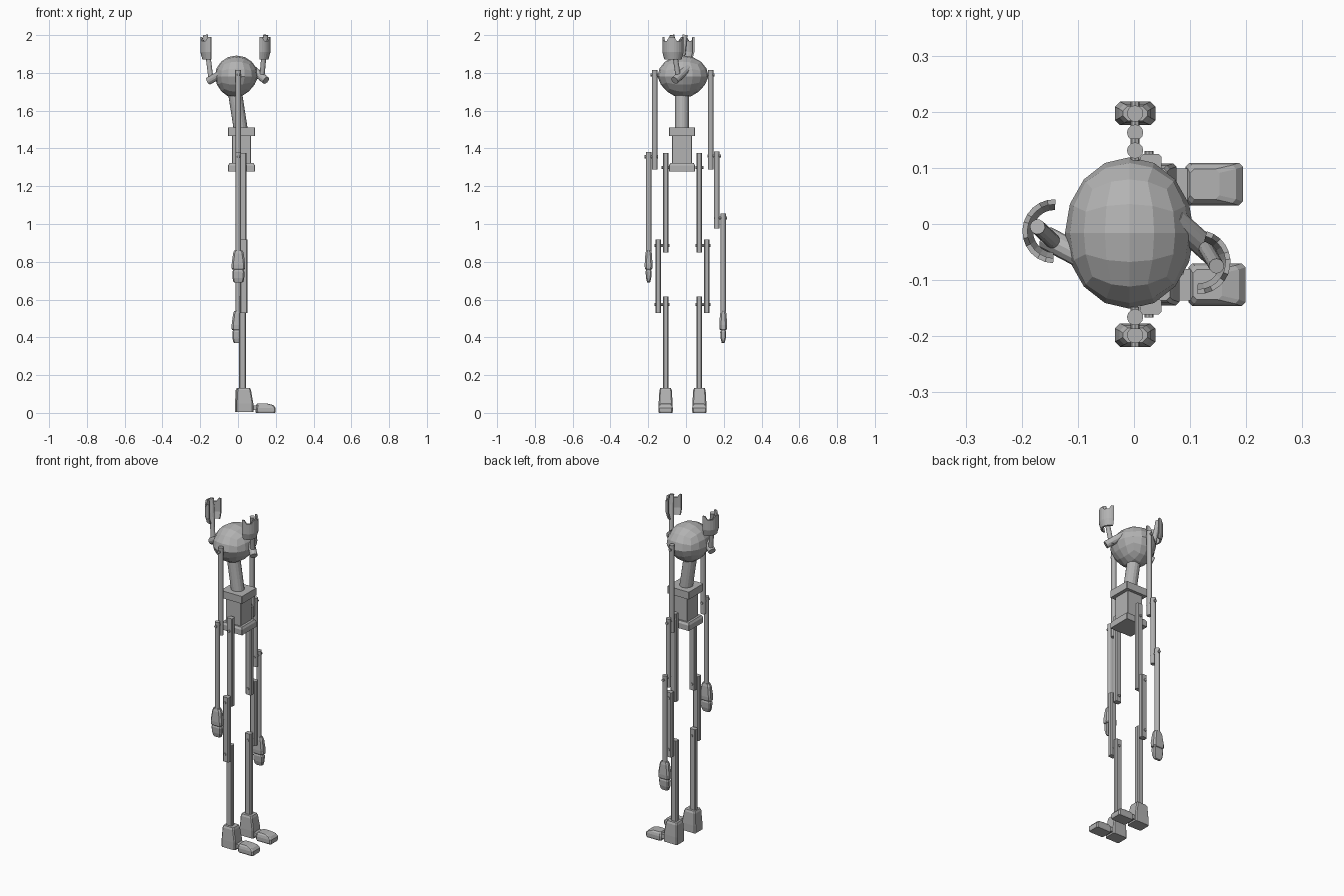
import bpy, bmesh, math
from mathutils import Vector

cube = bpy.data.objects.get("Cube")
if cube:
    bpy.data.objects.remove(cube, do_unlink=True)

grey = bpy.data.materials.new("plain grey")
grey.use_nodes = True
colour = (0.45, 0.45, 0.45, 1)
grey.diffuse_color = colour
grey.node_tree.nodes["Principled BSDF"].inputs["Base Color"].default_value = colour


def finish(name, bm):
    bmesh.ops.recalc_face_normals(bm, faces=bm.faces[:])
    mesh = bpy.data.meshes.new(name)
    bm.to_mesh(mesh)
    bm.free()
    mesh.materials.append(grey)
    obj = bpy.data.objects.new(name, mesh)
    bpy.context.collection.objects.link(obj)
    return obj


def loft(bm, rings, closed=False):
    """Skin equal-length rings, with caps unless they close into a loop."""
    rows = [[bm.verts.new(p) for p in ring] for ring in rings]
    pairs = list(zip(rows, rows[1:]))
    if closed:
        pairs.append((rows[-1], rows[0]))
    for a, b in pairs:
        for i in range(len(a)):
            j = (i + 1) % len(a)
            bm.faces.new((a[i], a[j], b[j], b[i]))
    if not closed:
        bm.faces.new(rows[0])
        bm.faces.new(rows[-1])


def stack(name, x, y, sections, cut=0.006):
    """Block of chamfered rectangles; each section is z, x shift, half x, half y."""
    rings = []
    for z, dx, hx, hy in sections:
        corners = [(hx, cut - hy), (hx, hy - cut), (hx - cut, hy), (cut - hx, hy),
                   (-hx, hy - cut), (-hx, cut - hy), (cut - hx, -hy), (hx - cut, -hy)]
        rings.append([(x + dx + u, y + v, z) for u, v in corners])
    bm = bmesh.new()
    loft(bm, rings)
    return finish(name, bm)


def rod(name, start, end, r, sides=12):
    a, b = Vector(start), Vector(end)
    turn = (b - a).to_track_quat('Z', 'Y')
    ring = [turn @ Vector((r * math.cos(t), r * math.sin(t), 0))
            for t in (math.tau * i / sides for i in range(sides))]
    bm = bmesh.new()
    loft(bm, [[a + p for p in ring], [b + p for p in ring]])
    return finish(name, bm)


def pin(name, x, y1, y2, z):
    rod(name, (x, y1, z), (x, y2, z), 0.008, 8)


# Head: blocky ball, narrowed toward the neck
bm = bmesh.new()
bmesh.ops.create_cube(bm, size=2)
bmesh.ops.subdivide_edges(bm, edges=bm.edges[:], cuts=3, use_grid_fill=True)
for v in bm.verts:
    p = Vector([math.tan(c * math.pi / 4) for c in v.co]).normalized()
    low = max(0, -p.z)
    taper = 1 - 0.17 * low
    v.co = (-0.008 - 0.01 * low + p.x * 0.115 * taper,
            -0.016 + p.y * 0.135 * taper, 1.78 + p.z * 0.112)
finish("head", bm)

# Neck and torso
rod("neck", (-0.018, -0.021, 1.71), (0.016, -0.021, 1.49), 0.037, 16)
TX, TY = 0.0185, -0.021
stack("chest_block", TX, TY, [(1.467, 0, .071, .069), (1.511, 0, .071, .069)], 0.002)
stack("waist_block", TX, TY, [(1.31, 0, .05, .052), (1.47, 0, .05, .052)], 0.002)
stack("hip_block", TX, TY, [(1.278, 0, .071, .069), (1.31, 0, .071, .069),
                            (1.322, 0, .064, .062)], 0.002)


# Arms: overlapping round bars, stepping outward
def hand(name, y, top):
    stack(name + "_palm", 0.002, y, [
        (top, 0, .022, .013), (top - .015, 0, .028, .017), (top - .075, 0, .036, .021),
        (top - .095, 0, .036, .02), (top - .101, 0, .032, .016)], 0.009)
    stack(name + "_fingers", 0.002, y, [
        (top - .100, 0, .026, .012), (top - .112, 0, .032, .016),
        (top - .145, 0, .031, .014), (top - .165, 0, .027, .009),
        (top - .171, 0, .02, .007)], 0.006)


arms = {
    "front_arm": [(-0.166, 1.289, 1.814), (-0.198, 0.85, 1.38)],
    "back_arm": [(0.131, 1.289, 1.814), (0.163, 0.976, 1.385), (0.197, 0.53, 1.056)],
}
for name, bars in arms.items():
    side = 1 if bars[0][0] > 0 else -1
    for i, (y, low, high) in enumerate(bars):
        rod(f"{name}_bar_{i + 1}", (0.002, y, low), (0.002, y, high), 0.0145)
        inner = y - side * (0.018 if i == 0 else 0.05)
        pin(f"{name}_pin_{i + 1}", 0.002, inner, y + side * 0.021, high - 0.024)
    hand(name + "_hand", bars[-1][0], bars[-1][1] + 0.01)

# Legs and feet
for name, side, y, shift in (("front_leg", -1, -0.108, 0.005), ("back_leg", 1, 0.071, 0)):
    knee = y + side * 0.039
    for part, px, py, low, high in (("thigh", .027, y, .849, 1.377),
                                    ("knee_link", .030, knee, .53, .918),
                                    ("shin", .024, y, .12, .615)):
        stack(f"{name}_{part}", px, py, [(low, 0, .019, .0145), (high, 0, .019, .0145)], 0.005)
    pin(name + "_hip_pin", 0.027, y - 0.021, y + 0.021, 1.30)
    for label, z in (("upper", 0.885), ("lower", 0.575)):
        pin(f"{name}_{label}_knee_pin", 0.027, y - side * 0.02, knee + side * 0.02, z)
    stack(name + "_ankle", 0.03 + shift, y, [
        (.005, 0, .046, .037), (.05, 0, .046, .037),
        (.12, -.004, .038, .033), (.132, -.004, .033, .028)], 0.006)
    stack(name + "_toe_hinge", 0.085 + shift, y, [(.015, 0, .02, .028), (.04, 0, .02, .028)], 0.004)
    stack(name + "_toe", 0.143 + shift, y, [
        (0, 0, .048, .035), (.008, 0, .051, .038), (.027, 0, .051, .038),
        (.041, -.004, .043, .034), (.049, -.017, .026, .027)], 0.007)


# Ears: stub, upright stem and a toothed half cup around it
def ear(name, stub, stem, centre, first, last):
    rod(name + "_stub", stub[0], stub[1], 0.021)
    rod(name + "_stem", stem[0], stem[1], 0.0135)
    steps = 12
    rings = []
    for i in range(steps + 1):
        t = math.radians(first + (last - first) * i / steps)
        top = 1.97 if i in (2, 3, 4, 8, 9, 10) else 1.99
        rings.append([(centre[0] + r * math.cos(t), centre[1] + r * math.sin(t), z)
                      for r, z in ((.047, 1.872), (.057, 1.91), (.057, top),
                                   (.048, top), (.048, 1.91), (.038, 1.872))])
    bm = bmesh.new()
    loft(bm, rings)
    finish(name + "_cup", bm)


ear("right_ear", ((-0.08, -0.065, 1.80), (-0.156, -0.025, 1.757)),
    ((-0.142, -0.033, 1.757), (-0.172, -0.005, 2.0)), (-0.142, -0.013), 88, 268)
ear("left_ear", ((0.07, 0.01, 1.825), (0.148, -0.06, 1.76)),
    ((0.125, -0.038, 1.76), (0.147, -0.075, 2.0)), (0.115, -0.068), -92, 75)
